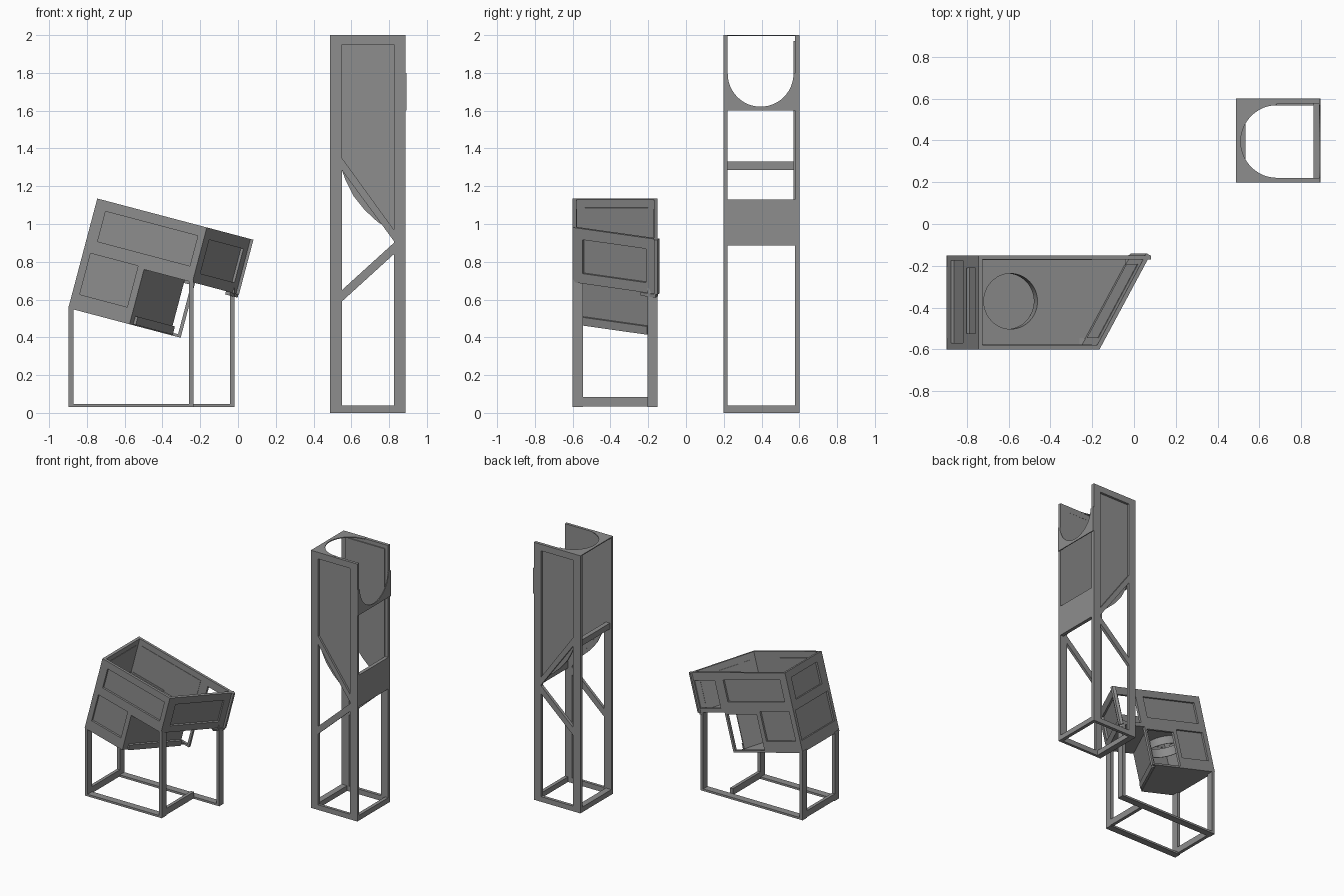
import bpy, math
from mathutils import Vector, Matrix

if "Cube" in bpy.data.objects:
    bpy.data.objects.remove(bpy.data.objects["Cube"])

X, Y, Z = Vector((1, 0, 0)), Vector((0, 1, 0)), Vector((0, 0, 1))
grey = bpy.data.materials.new("dark_grey")
grey.diffuse_color = (.27, .27, .27, 1)
grey.use_nodes = True
grey.node_tree.nodes["Principled BSDF"].inputs["Base Color"].default_value = grey.diffuse_color


def plate(name, loops, origin, u, v, w0, w1):
    """Flat sheet: first loop is the outline, the others are holes; w0..w1 is its thickness."""
    cu = bpy.data.curves.new(name, 'CURVE')
    cu.dimensions, cu.fill_mode, cu.extrude = '2D', 'BOTH', (w1 - w0) / 2
    for loop in loops:
        s = cu.splines.new('POLY')
        s.points.add(len(loop) - 1)
        for p, c in zip(s.points, loop):
            p.co = (c[0], c[1], 0, 1)
        s.use_cyclic_u = True
    tmp = bpy.data.objects.new(name + "_curve", cu)
    bpy.context.collection.objects.link(tmp)
    dg = bpy.context.evaluated_depsgraph_get()
    me = bpy.data.meshes.new_from_object(tmp.evaluated_get(dg))
    bpy.data.objects.remove(tmp)
    w = u.cross(v)
    m = Matrix((u, v, w)).transposed().to_4x4()
    m.translation = origin + w * (w0 + w1) / 2
    me.transform(m)
    me.shade_flat()
    me.materials.clear()
    me.materials.append(grey)
    ob = bpy.data.objects.new(name, me)
    bpy.context.collection.objects.link(ob)
    return ob


def rect(a, b, c, d):
    return [(a, c), (b, c), (b, d), (a, d)]


def arc(cx, cy, r, a0, a1, n=24):
    return [(cx + r * math.cos(math.radians(a0 + (a1 - a0) * i / n)),
             cy + r * math.sin(math.radians(a0 + (a1 - a0) * i / n))) for i in range(n + 1)]


def box(name, x0, x1, y0, y1, z0, z1):
    return plate(name, [rect(x0, x1, y0, y1)], Vector(), X, Y, z0, z1)


# ---- Tower: side frames, braces and recessed sheets with curved lower edge
sheet = [(.52, 1.97), (.52, 1.34), (.545, 1.30), (.57, 1.23), (.61, 1.15), (.67, 1.075),
         (.74, 1.01), (.80, .975), (.86, .95), (.86, 1.97)]
for side, y0, y1, s0, s1 in (("front", .198, .22, .214, .219), ("back", .576, .6, .568, .582)):
    def side_plate(name, loop, a, b):
        plate(f"tower_{side}_{name}", [loop], Vector(), X, Z, -b, -a)
    side_plate("left_post", rect(.488, .55, 0, 2), y0, y1)
    side_plate("right_post", rect(.825, .887, 0, 2), y0, y1)
    side_plate("top_rail", rect(.55, .825, 1.95, 2), y0, y1)
    side_plate("base_rail", rect(.55, .825, 0, .04), y0, y1)
    side_plate("hopper_brace", [(.55, 1.35), (.55, 1.285), (.825, .91), (.825, .97)], y0, y1)
    side_plate("lower_brace", [(.55, .65), (.55, .59), (.825, .84), (.825, .90)], y0, y1)
    side_plate("sheet", sheet, s0, s1)

# Tower cross members
box("tower_base_left", .488, .535, .22, .576, 0, .04)
box("tower_base_right", .86, .887, .22, .576, 0, .04)
box("tower_left_crossbar", .50, .535, .22, .576, 1.285, 1.33)
box("tower_right_apron", .86, .887, .22, .576, .885, 1.13)

# Tower top plate and right plate, both with a U-shaped cut-out
plate("tower_top_plate", [[(.685, .6), (.488, .6), (.488, .198), (.685, .198)]
                          + arc(.685, .395, .174, 270, 90)], Vector(), X, Y, 1.994, 2.001)
plate("tower_u_plate", [[(.6, 1.8), (.6, 1.6), (.198, 1.6), (.198, 1.8)]
                        + arc(.395, 1.795, .174, 180, 360)], Vector((.886, 0, 0)), Y, Z, 0, .007)

# ---- Tilted bin
A = Vector((-.745, 0, 1.135))
t = math.radians(14.8)
eu = Vector((math.cos(t), 0, -math.sin(t)))
up = Vector((math.sin(t), 0, math.cos(t)))


def at(u, y, v=0):
    return A + eu * u + Y * y - up * v


def wall(name, outline, panels, holes, origin, u, face):
    """Frame with openings; panels are closed by a sheet set behind the frame. face=+1/-1 is outward."""
    t0, t1 = sorted((0, -.02 * face))
    s0, s1 = sorted((-.015 * face, -.023 * face))
    plate(name + "_frame", [outline] + [rect(*p) for p in panels + holes], origin, u, up, t0, t1)
    for i, (a, b, c, d) in enumerate(panels):
        plate(f"{name}_panel_{i + 1}", [rect(a - .01, b + .01, c - .01, d + .01)], origin, u, up, s0, s1)


upper, lower = (.06, .565, -.22, -.055), (.04, .30, -.515, -.29)
wall("bin_front", [(0, 0), (.6, 0), (.6, -.3), (.335, -.3), (.335, -.6), (0, -.6)],
     [upper, lower], [], at(0, -.6), eu, 1)
wall("bin_back", [(0, 0), (.855, 0), (.855, -.3), (.615, -.3), (.615, -.6), (0, -.6)],
     [upper, lower], [(.335, .597, -.585, -.315), (.64, .82, -.27, -.06)], at(0, -.15), eu, -1)
wall("bin_left", rect(.151, .599, -.6, 0),
     [(.21, .525, -.22, -.055), (.175, .57, -.515, -.29)], [], at(0, 0), -Y, 1)

# Diagonal walls on the right side
diag = eu * .25 + Y * .45
L = diag.length
diag.normalize()
wall("bin_diagonal", rect(0, L, -.3, 0), [(.06, L - .07, -.245, -.06)], [], at(.6, -.6), diag, 1)
plate("bin_lower_diagonal", [rect(0, L * .89, -.595, -.3)], at(.335, -.6), diag, up, -.012, 0)
plate("bin_lower_ledge", [rect(.04, L * .89, -.595, -.55)], at(.335, -.6), diag, up, 0, .015)
plate("bin_upper_ledge", [rect(L - .1, L - .01, -.318, -.3)], at(.6, -.6), diag, up, -.02, .008)

# Shelf with round outlet, short pipe and bottom
hole = arc(.237, -.37, .133, 0, 352.5, 47)
rim = arc(.237, -.37, .138, 0, 352.5, 47)
plate("bin_shelf", [[(.015, -.582), (.59, -.582), (.825, -.168), (.015, -.168)], hole],
      at(0, 0, .3), eu, Y, 0, .008)
pipe = plate("bin_outlet_pipe", [rim, hole], at(0, 0, .3), eu, Y, -.06, 0)
plate("bin_bottom", [[(.005, -.598), (.335, -.598), (.58, -.152), (.005, -.152)]],
      at(0, 0, .6), eu, Y, 0, .012)

# Stand: legs and base rails
for name, x, y, top in (("front_left", -.897, -.6, .565), ("front_right", -.26, -.6, .705),
                        ("back_left", -.897, -.205, .565), ("back_right", -.043, -.205, .66)):
    box(f"stand_{name}_leg", x, x + .025, y, y + .055, .03, top)
box("stand_front_rail", -.897, -.235, -.6, -.545, .03, .046)
box("stand_back_rail", -.897, -.018, -.205, -.15, .03, .046)
for name, x in (("left", -.897), ("middle", -.26)):
    box(f"stand_{name}_crossrail", x, x + .025, -.545, -.205, .035, .085)

# Round the pipe wall while keeping its rims sharp
bpy.ops.object.select_all(action='DESELECT')
pipe.select_set(True)
bpy.context.view_layer.objects.active = pipe
bpy.ops.object.shade_smooth_by_angle()
